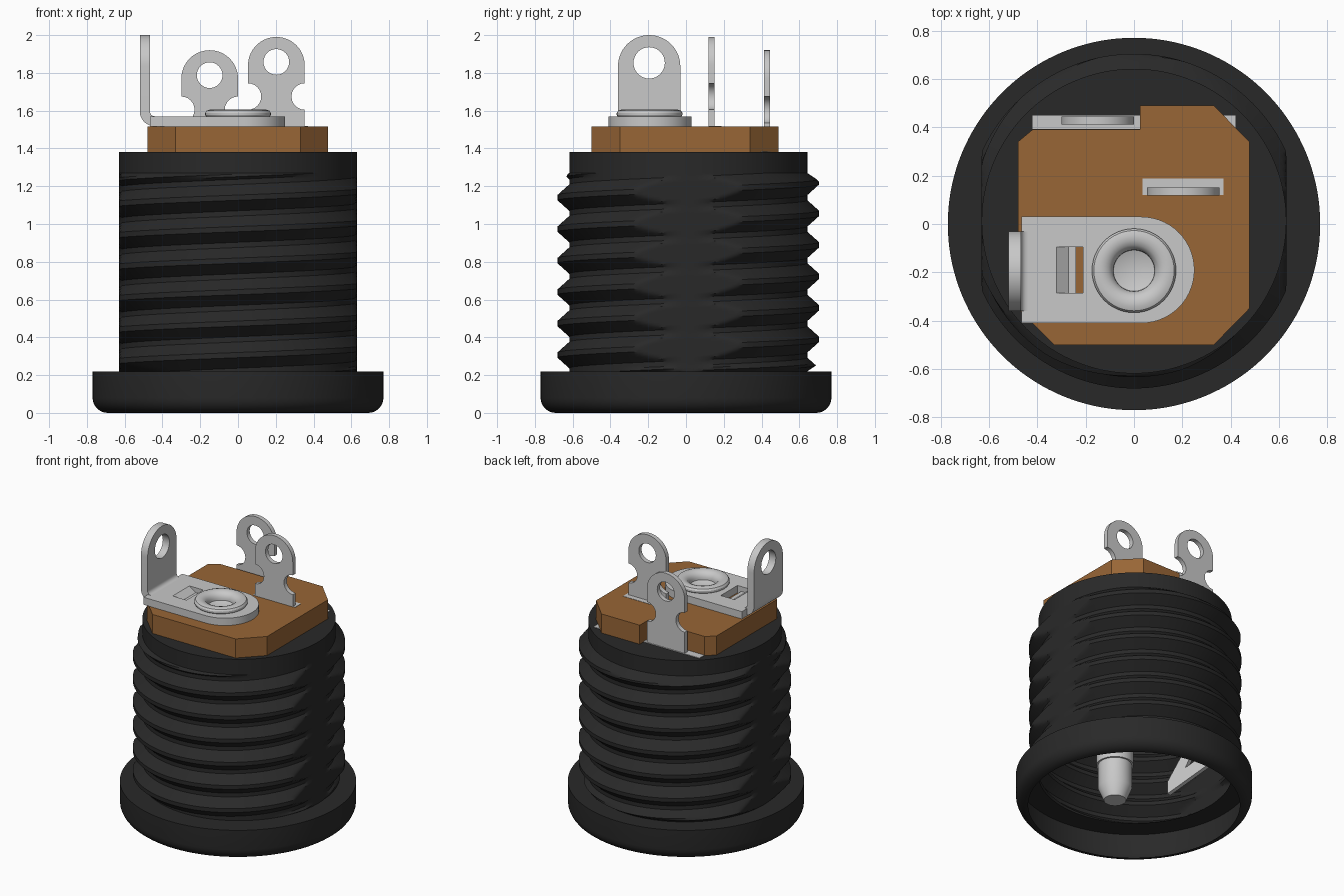
import bpy, bmesh
from math import sin, cos, pi, radians
from mathutils import Matrix

cube = bpy.data.objects.get("Cube")
if cube:
    bpy.data.objects.remove(cube, do_unlink=True)


def material(name, r, g, b):
    m = bpy.data.materials.new(name)
    m.diffuse_color = (r, g, b, 1)
    m.use_nodes = True
    node = next(n for n in m.node_tree.nodes if n.type == 'BSDF_PRINCIPLED')
    node.inputs["Base Color"].default_value = (r, g, b, 1)
    return m


BLACK = material("black plastic", 0.022, 0.022, 0.022)
BROWN = material("brown board", 0.315, 0.133, 0.037)
METAL = material("grey metal", 0.58, 0.58, 0.58)


def finish(name, me, mat):
    me.materials.clear()
    me.materials.append(mat)
    ob = bpy.data.objects.new(name, me)
    bpy.context.collection.objects.link(ob)
    bpy.ops.object.select_all(action='DESELECT')
    ob.select_set(True)
    bpy.context.view_layer.objects.active = ob
    bpy.ops.object.shade_smooth_by_angle(angle=radians(30))
    return ob


def arc(cx, cy, r, a0, a1, n=20):
    return [(cx + r * cos(radians(a0 + (a1 - a0) * i / n)),
             cy + r * sin(radians(a0 + (a1 - a0) * i / n))) for i in range(n + 1)]


def circle(cx, cy, r):
    return arc(cx, cy, r, 0, 360, 32)[:-1]


AXES = {  # plane of the outline, named by its normal
    'z': Matrix.Identity(4),
    'y': Matrix(((1, 0, 0, 0), (0, 0, -1, 0), (0, 1, 0, 0), (0, 0, 0, 1))),
    'x': Matrix(((0, 0, 1, 0), (1, 0, 0, 0), (0, 1, 0, 0), (0, 0, 0, 1))),
}


def plate(name, outlines, axis, lo, hi, mat):
    """Flat outline with holes, thickened from lo to hi along its normal."""
    cu = bpy.data.curves.new(name, 'CURVE')
    cu.dimensions = '2D'
    cu.fill_mode = 'BOTH'
    cu.extrude = (hi - lo) / 2
    for pts in outlines:
        sp = cu.splines.new('POLY')
        sp.points.add(len(pts) - 1)
        for p, (u, v) in zip(sp.points, pts):
            p.co = (u, v, 0, 1)
        sp.use_cyclic_u = True
    tmp = bpy.data.objects.new("outline", cu)
    bpy.context.collection.objects.link(tmp)
    dg = bpy.context.evaluated_depsgraph_get()
    me = bpy.data.meshes.new_from_object(tmp.evaluated_get(dg))
    bpy.data.objects.remove(tmp, do_unlink=True)
    shift = [0, 0, 0]
    shift['xyz'.index(axis)] = (lo + hi) / 2
    me.transform(Matrix.Translation(shift) @ AXES[axis])
    bm = bmesh.new()
    bm.from_mesh(me)
    bmesh.ops.remove_doubles(bm, verts=bm.verts, dist=1e-5)
    bmesh.ops.recalc_face_normals(bm, faces=bm.faces)
    bm.to_mesh(me)
    bm.free()
    return finish(name, me, mat)


def grid(name, rows, mat):
    """Surface from rows of points; each row runs once around the z axis."""
    bm = bmesh.new()
    vs = [[bm.verts.new(p) for p in row] for row in rows]
    for a, b in zip(vs, vs[1:]):
        for i in range(len(a) - 1):
            bm.faces.new((a[i], a[i + 1], b[i + 1], b[i]))
    bmesh.ops.remove_doubles(bm, verts=bm.verts, dist=1e-5)
    me = bpy.data.meshes.new(name)
    bm.to_mesh(me)
    bm.free()
    return finish(name, me, mat)


def ring(r, z, n, cy=0):
    return [(r * cos(2 * pi * i / n), cy + r * sin(2 * pi * i / n), z) for i in range(n + 1)]


# Hollow body: round flange, threaded barrel with two flat sides, closed top
N, PITCH, ROOT, CREST, CY = 144, 0.1667, 0.63, 0.692, 0.012
Z0, Z1, STEPS = 0.22, 1.27, 12


def thread_row(k):
    row = []
    height = 1 - abs(2 * (k % STEPS) / STEPS - 1)
    height = min(1, max(0, 1.5 * height - 0.25))  # narrow flats at root and crest
    for i in range(N + 1):
        t = i / N
        z = 0.056 + PITCH * (k / STEPS + t - 1.75)
        zc = min(max(z, Z0), Z1)
        r = min(ROOT + (CREST - ROOT) * height, ROOT + 1.5 * min(zc - Z0, Z1 - zc))
        x = max(-ROOT, min(ROOT, r * cos(2 * pi * t)))
        row.append((x, CY + r * sin(2 * pi * t), zc))
    return row


flange = [(0.69 + 0.08 * sin(a), 0.08 - 0.08 * cos(a)) for a in [i * pi / 12 for i in range(7)]]
rows = [ring(r, z, N) for r, z in flange + [(0.77, 0.22)]] + [ring(ROOT, Z0, N, CY)]
grid("flange", rows, BLACK)
grid("threaded_barrel", [thread_row(k) for k in range(10 * STEPS + 1)], BLACK)
grid("barrel_collar", [ring(r, z, N, CY) for r, z in ((ROOT, Z1), (ROOT, 1.38), (0, 1.38))], BLACK)

# Insulating board with chamfered corners and a cut-away at the back
RIVET_Y = -0.193
rivet_hole = circle(0, RIVET_Y, 0.1)
board = [(0.025, 0.49), (0.33, 0.49), (0.477, 0.34), (0.477, -0.35), (0.33, -0.5),
         (-0.33, -0.5), (-0.48, -0.35), (-0.48, 0.34), (-0.42, 0.39), (0.025, 0.39)]
plate("board", [board], 'z', 1.38, 1.517, BROWN)


# Upright solder lugs: round head with an eye, notched neck, straight foot
def lug(name, cx, top, bottom, y0, y1):
    zc = top - 0.15
    zn = zc - 0.165
    right = [(cx + 0.15, bottom)] + arc(cx + 0.15, zn, 0.07, 270, 90, 12)
    head = arc(cx, zc, 0.15, 0, 180, 28)
    left = arc(cx - 0.15, zn, 0.07, 90, -90, 12) + [(cx - 0.15, bottom)]
    plate(name, [right + head + left, circle(cx, zc + 0.018, 0.068)], 'y', y0, y1, METAL)


lug("back_lug", -0.15, 1.92, 1.37, 0.412, 0.444)
lug("middle_lug", 0.203, 1.99, 1.40, 0.118, 0.15)
plate("middle_lug_slot", [[(0.035, 0.12), (0.37, 0.12), (0.37, 0.188), (0.035, 0.188)]],
      'z', 1.512, 1.519, METAL)
plate("back_contact_strip", [[(-0.42, 0.392), (0.42, 0.392), (0.42, 0.448), (-0.42, 0.448)]],
      'z', 1.36, 1.384, METAL)

# Rivet plate with a rounded end and a window
base = [(-0.465, -0.41)] + arc(0.03, -0.19, 0.22, -90, 90, 28) + [(-0.465, 0.03)]
window = [(-0.32, -0.285), (-0.21, -0.285), (-0.21, -0.095), (-0.32, -0.095)]
plate("rivet_plate", [base, window, rivet_hole], 'z', 1.517, 1.57, METAL)
tongue = [(-0.32, 1.57), (-0.27, 1.535), (-0.24, 1.535), (-0.24, 1.518), (-0.32, 1.518)]
plate("plate_tongue", [tongue], 'y', -0.285, -0.095, METAL)

# Bent-up terminal tab at the end of the rivet plate
bend = arc(-0.44, 1.597, 0.08, 270, 180, 8) + arc(-0.44, 1.597, 0.027, 180, 270, 6)
plate("tab_bend", [bend], 'y', -0.36, -0.03, METAL)
tab = [(-0.36, 1.597), (-0.03, 1.597)] + arc(-0.195, 1.835, 0.165, 0, 180, 28)
plate("terminal_tab", [tab, circle(-0.195, 1.853, 0.083)], 'x', -0.52, -0.467, METAL)


# Rivet head and the centre pin below it
def turned(name, profile):
    grid(name, [ring(r, z, 48, RIVET_Y) for r, z in profile], METAL)


turned("rivet_head", [(0.168, 1.568), (0.174, 1.578), (0.174, 1.588), (0.166, 1.6),
                      (0.148, 1.606), (0.125, 1.604), (0.106, 1.596), (0.093, 1.582),
                      (0.086, 1.565), (0.085, 1.55), (0, 1.52)])
turned("centre_pin", [(0, 0.12), (0.072, 0.12), (0.11, 0.21), (0.11, 0.38),
                      (0.122, 0.38), (0.122, 1.38)])

# Leaf contact hanging inside the barrel, slanted towards the pin
leaf = [(0, 0.35), (-0.44, 0.19), (-0.44, 0.28), (-0.22, 0.60), (-0.16, 1.37), (0, 1.37)]
slot = [(-0.08, 0.42), (-0.30, 0.34), (-0.16, 0.60), (-0.08, 0.66)]
contact = plate("leaf_contact", [leaf, slot], 'x', -0.015, 0.015, METAL)
contact.location = (-0.42, 0.42, 0)
contact.rotation_euler.z = radians(16)
